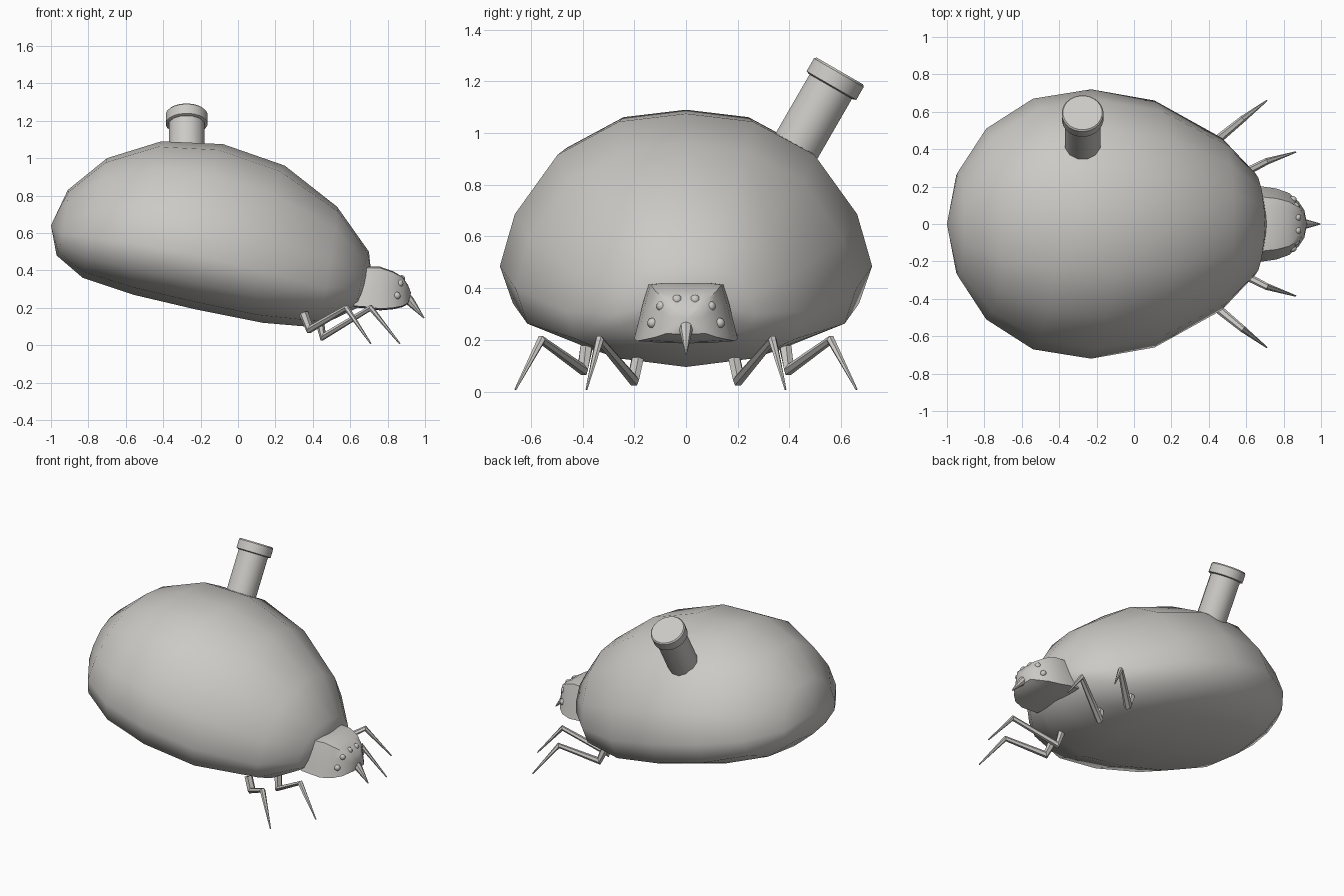
import bpy, bmesh, math
from mathutils import Vector, Matrix

if "Cube" in bpy.data.objects:
    bpy.data.objects.remove(bpy.data.objects["Cube"])

grey = bpy.data.materials.new("warm grey")
grey.diffuse_color = (0.6, 0.59, 0.565, 1)
grey.use_nodes = True
grey.node_tree.nodes["Principled BSDF"].inputs["Base Color"].default_value = grey.diffuse_color


def finish(name, bm, angle=40):
    """Turn a bmesh into a shaded object."""
    bmesh.ops.recalc_face_normals(bm, faces=bm.faces[:])
    me = bpy.data.meshes.new(name)
    bm.to_mesh(me)
    bm.free()
    me.materials.append(grey)
    ob = bpy.data.objects.new(name, me)
    bpy.context.collection.objects.link(ob)
    bpy.ops.object.select_all(action='DESELECT')
    ob.select_set(True)
    bpy.context.view_layer.objects.active = ob
    bpy.ops.object.shade_smooth_by_angle(angle=math.radians(angle))
    return ob


def loft(name, rings, start=None, end=None, angle=40):
    """Skin closed rings; ends close on a point, or with a flat face."""
    bm = bmesh.new()
    rows = [[bm.verts.new(p) for p in r] for r in rings]
    n = len(rows[0])
    for a, b in zip(rows, rows[1:]):
        for i in range(n):
            j = (i + 1) % n
            bm.faces.new((a[i], a[j], b[j], b[i]))
    for row, tip in ((rows[0], start), (rows[-1], end)):
        if tip is None:
            bm.faces.new(row)
        else:
            v = bm.verts.new(tip)
            for i in range(n):
                bm.faces.new((row[i], row[(i + 1) % n], v))
    return finish(name, bm, angle)


def mirrored(half):
    """Close a half section (y fraction, drop fraction) across y = 0."""
    return half + [(-y, t) for y, t in reversed(half) if y > 0]


def tube(name, points, radii, sides=6):
    """Tapered tube through a list of points."""
    pts = [Vector(p) for p in points]
    rings = []
    for i, p in enumerate(pts):
        d_in = (p - pts[max(i - 1, 0)]).normalized()
        d_out = (pts[min(i + 1, len(pts) - 1)] - p).normalized()
        d = (d_in + d_out).normalized()
        flat = Vector((points[-1][0] - points[0][0], points[-1][1] - points[0][1], 0))
        u = flat.cross(Vector((0, 0, 1))).normalized()
        if u.length < 0.5:
            u = Vector((0, 1, 0))
        v = d.cross(u).normalized()
        rings.append([p + radii[i] * (math.cos(a) * u + math.sin(a) * v)
                      for a in (math.tau * k / sides for k in range(sides))])
    return loft(name, rings)


# Egg-shaped body: top point, bottom point, widest x and half width per ring
section = mirrored([(0, 0), (.36, .035), (.69, .18), (.92, .44), (1, .667),
                    (.93, .83), (.55, .95), (0, 1)])
body_rings = [(-.91, .83, -.97, .48, -.94, .28), (-.70, 1.0, -.83, .36, -.79, .51),
              (-.41, 1.09, -.56, .27, -.54, .67), (-.08, 1.075, -.22, .19, -.23, .72),
              (.25, .96, .13, .12, .11, .66), (.53, .74, .42, .095, .47, .46),
              (.70, .50, .64, .20, .65, .27)]
rings = []
for xt, zt, xb, zb, xw, w in body_rings:
    bow = xw - (xt + (xb - xt) * .667)
    rings.append([(xt + (xb - xt) * t + bow * abs(y), y * w, zt + (zb - zt) * t)
                  for y, t in section])
loft("body", rings, (-1, 0, .64), (.715, 0, .36), 60)

# Head: bevelled trapezoid section shrinking towards the snout
head_section = mirrored([(0, 0), (.45, 0), (.72, .03), (.83, .35), (.92, .7), (1, 1), (.5, 1.03), (0, 1.04)])
head_rings = [(.62, .40, .21, .20), (.69, .42, .205, .20), (.76, .42, .195, .19),
              (.83, .395, .20, .165), (.88, .365, .21, .12), (.91, .32, .225, .075)]
loft("head", [[(x, y * w, zt + (zb - zt) * t) for y, t in head_section]
              for x, zt, zb, w in head_rings], end=(.925, 0, .28))

# Beak
tube("beak", [(.87, 0, .285), (.92, 0, .235), (.995, 0, .145)], [.03, .025, .003], 8)

# Small eye bumps in mirrored pairs
for i, (x, y, z) in enumerate([(.85, .13, .265), (.865, .095, .33), (.875, .035, .355)]):
    for s in (1, -1):
        bm = bmesh.new()
        bmesh.ops.create_uvsphere(bm, u_segments=10, v_segments=6, radius=.02,
                                  matrix=Matrix.Translation((x, s * y, z)))
        finish(f"eye_{i}_{'left' if s > 0 else 'right'}", bm)

# Legs: hip, elbow, knee, foot
legs = {"front_leg": [(.43, .18, .16), (.455, .205, .045), (.71, .335, .20), (.865, .385, .008)],
        "rear_leg": [(.35, .385, .17), (.385, .40, .085), (.58, .56, .20), (.71, .66, .008)]}
for name, pts in legs.items():
    for s in (1, -1):
        tube(f"{name}_{'left' if s > 0 else 'right'}",
             [(x, s * y, z) for x, y, z in pts], [.026, .026, .018, .004])

# Leaning chimney with a wider closed cap
top = Vector((-.275, .595, 1.24))
axis = Vector((0, .5, .866))
side = Vector((1, 0, 0))
across = axis.cross(side)


def circle(h, r, n):
    return [top + axis * h + r * (math.cos(a) * side + math.sin(a) * across)
            for a in (math.tau * (k + .5) / n for k in range(n))]


loft("chimney", [circle(-.45, .098, 12), circle(-.06, .098, 12)])
loft("chimney_cap", [circle(-.07, .1, 24), circle(-.065, .112, 24), circle(-.008, .112, 24),
                     circle(0, .105, 24)])
